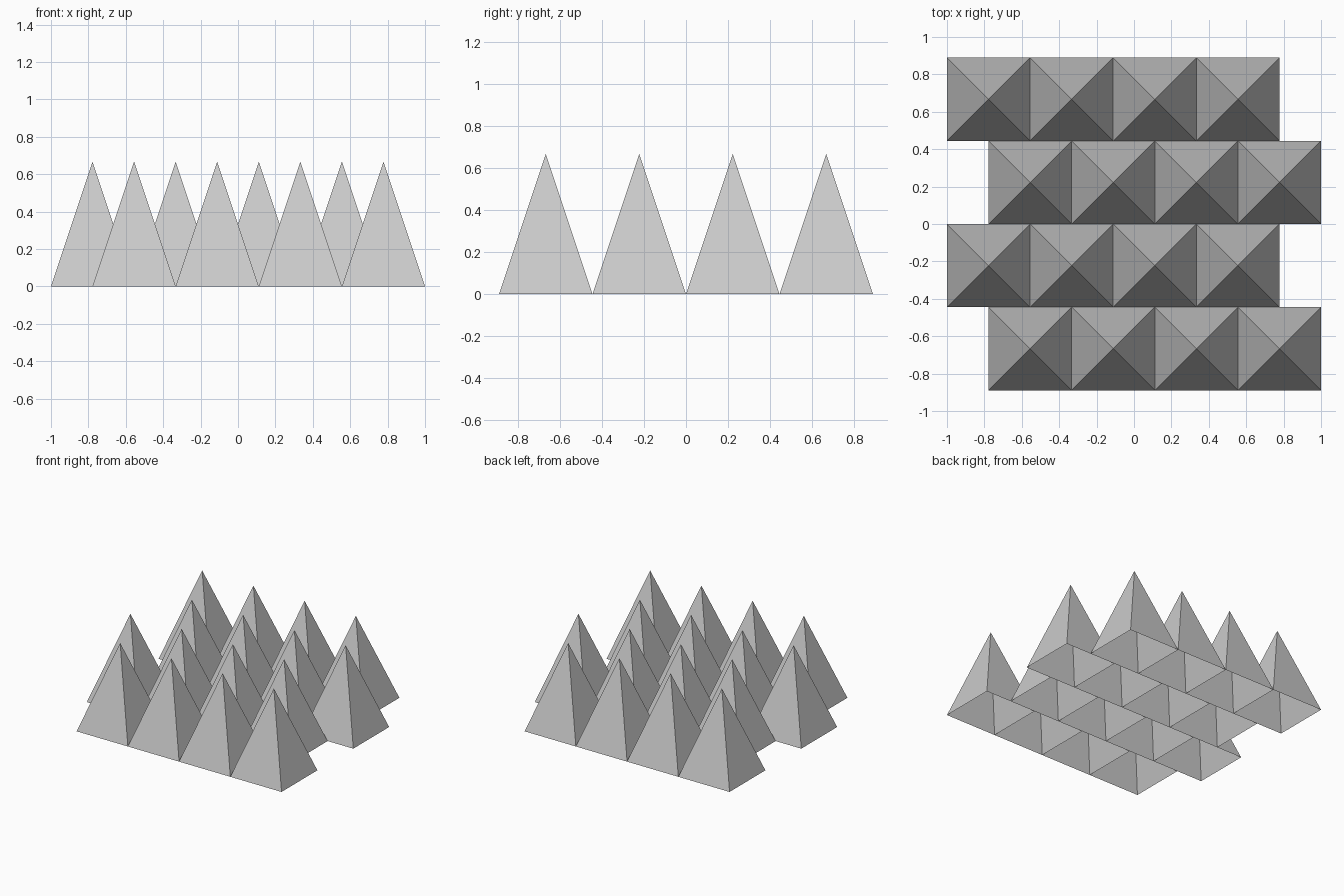
import bpy

if "Cube" in bpy.data.objects:
    bpy.data.objects.remove(bpy.data.objects["Cube"])

CELL = 4 / 9        # base width of one spike
HEIGHT = 2 / 3
ROWS = COLS = 4

# One hollow, open-bottomed square pyramid shared by every spike
h = CELL / 2
mesh = bpy.data.meshes.new("spike")
mesh.from_pydata(
    [(-h, -h, 0), (h, -h, 0), (h, h, 0), (-h, h, 0), (0, 0, HEIGHT)],
    [],
    [(i, (i + 1) % 4, 4) for i in range(4)],
)

# Four rows, alternately shifted right and left by a quarter cell
for row in range(ROWS):
    shift = h / 2 if row % 2 == 0 else -h / 2
    y = (row - (ROWS - 1) / 2) * CELL
    for col in range(COLS):
        x = (col - (COLS - 1) / 2) * CELL + shift
        spike = bpy.data.objects.new(f"spike_row{row + 1}_{col + 1}", mesh)
        spike.location = (x, y, 0)
        bpy.context.collection.objects.link(spike)
